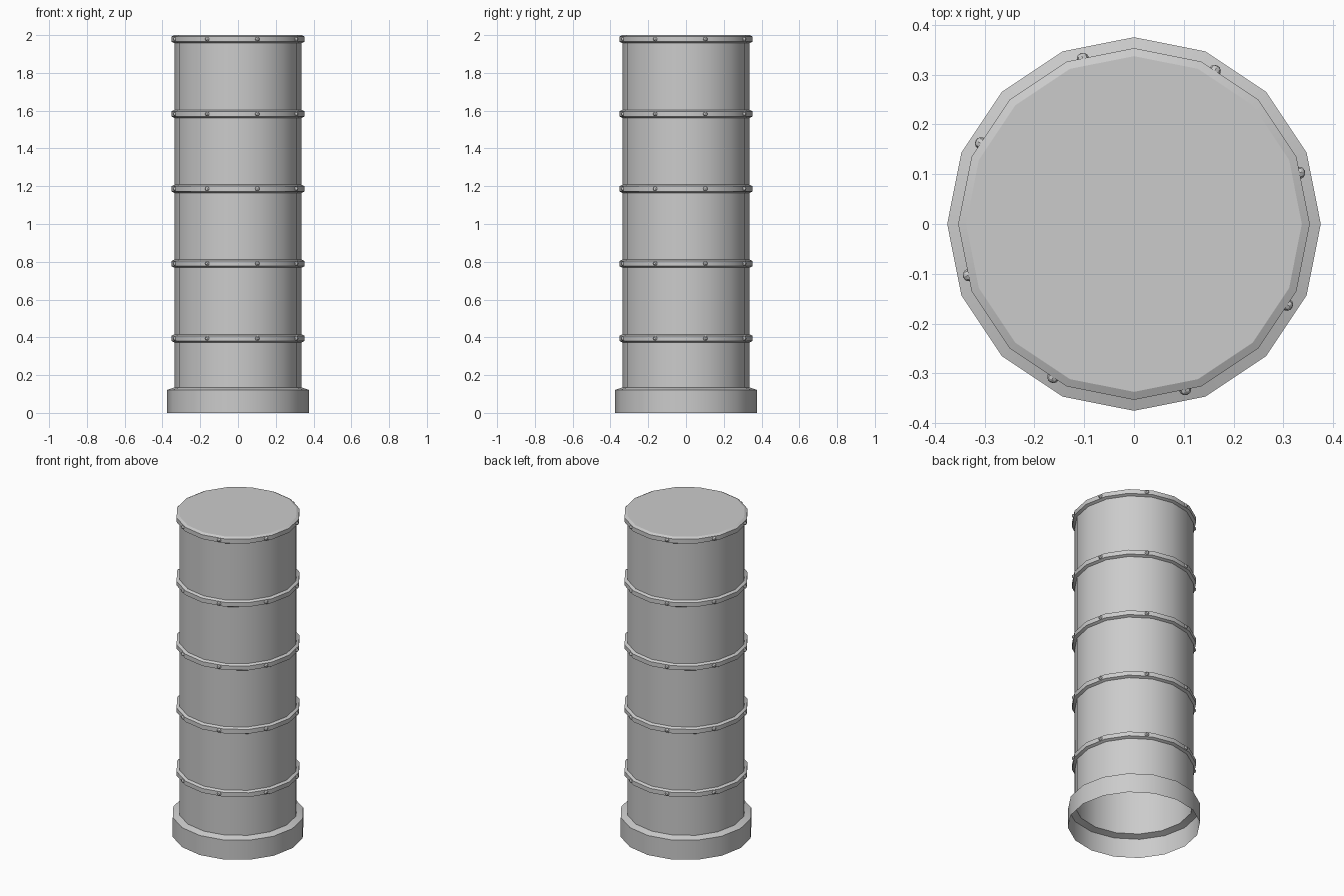
import bpy, bmesh, math
from mathutils import Matrix

cube = bpy.data.objects.get("Cube")
if cube:
    bpy.data.objects.remove(cube, do_unlink=True)

SIDES = 16
TUBE_R, RING_R, BASE_R = 0.337, 0.353, 0.375
RING_TOPS = [2.0 - 0.396 * i for i in range(5)]

grey = bpy.data.materials.new("plain_grey")
grey.use_nodes = True
colour = (0.6, 0.6, 0.6, 1)
grey.diffuse_color = colour
grey.node_tree.nodes["Principled BSDF"].inputs["Base Color"].default_value = colour


def finish(name, bm):
    mesh = bpy.data.meshes.new(name)
    bm.to_mesh(mesh)
    bm.free()
    mesh.materials.append(grey)
    obj = bpy.data.objects.new(name, mesh)
    bpy.context.collection.objects.link(obj)
    bpy.ops.object.select_all(action='DESELECT')
    obj.select_set(True)
    bpy.context.view_layer.objects.active = obj
    bpy.ops.object.shade_smooth_by_angle(angle=math.radians(25))
    return obj


def lathe(name, profile, cap=False):
    """Turn a bottom-to-top (radius, z) profile into a polygonal shell."""
    bm = bmesh.new()
    loops = []
    for r, z in profile:
        angles = [math.tau * i / SIDES for i in range(SIDES)]
        loops.append([bm.verts.new((r * math.cos(a), r * math.sin(a), z)) for a in angles])
    for low, high in zip(loops, loops[1:]):
        for i in range(SIDES):
            j = (i + 1) % SIDES
            bm.faces.new((low[i], low[j], high[j], high[i]))
    if cap:
        bm.faces.new(loops[-1])
    return finish(name, bm)


# Hollow body, closed on top, and the wider open foot
lathe("tube", [(TUBE_R, 0.135), (TUBE_R, 2.0)], cap=True)
lathe("base_collar", [(BASE_R, 0), (BASE_R, 0.122), (TUBE_R, 0.135)])

# Chamfered bands, each with eight rivets
for n, top in enumerate(RING_TOPS, 1):
    lathe(f"band_{n}", [(TUBE_R, top - 0.043), (RING_R, top - 0.035),
                        (RING_R, top - 0.008), (TUBE_R, top)])
    bm = bmesh.new()
    for k in range(8):
        turn = Matrix.Rotation(math.radians(17.2 + 45 * k), 4, 'Z')
        place = turn @ Matrix.Translation((0.347, 0, top - 0.0215))
        lie = Matrix.Rotation(math.pi / 2, 4, 'Y')
        bmesh.ops.create_uvsphere(bm, u_segments=8, v_segments=6, radius=0.0125,
                                  matrix=place @ lie)
    finish(f"rivets_{n}", bm)
